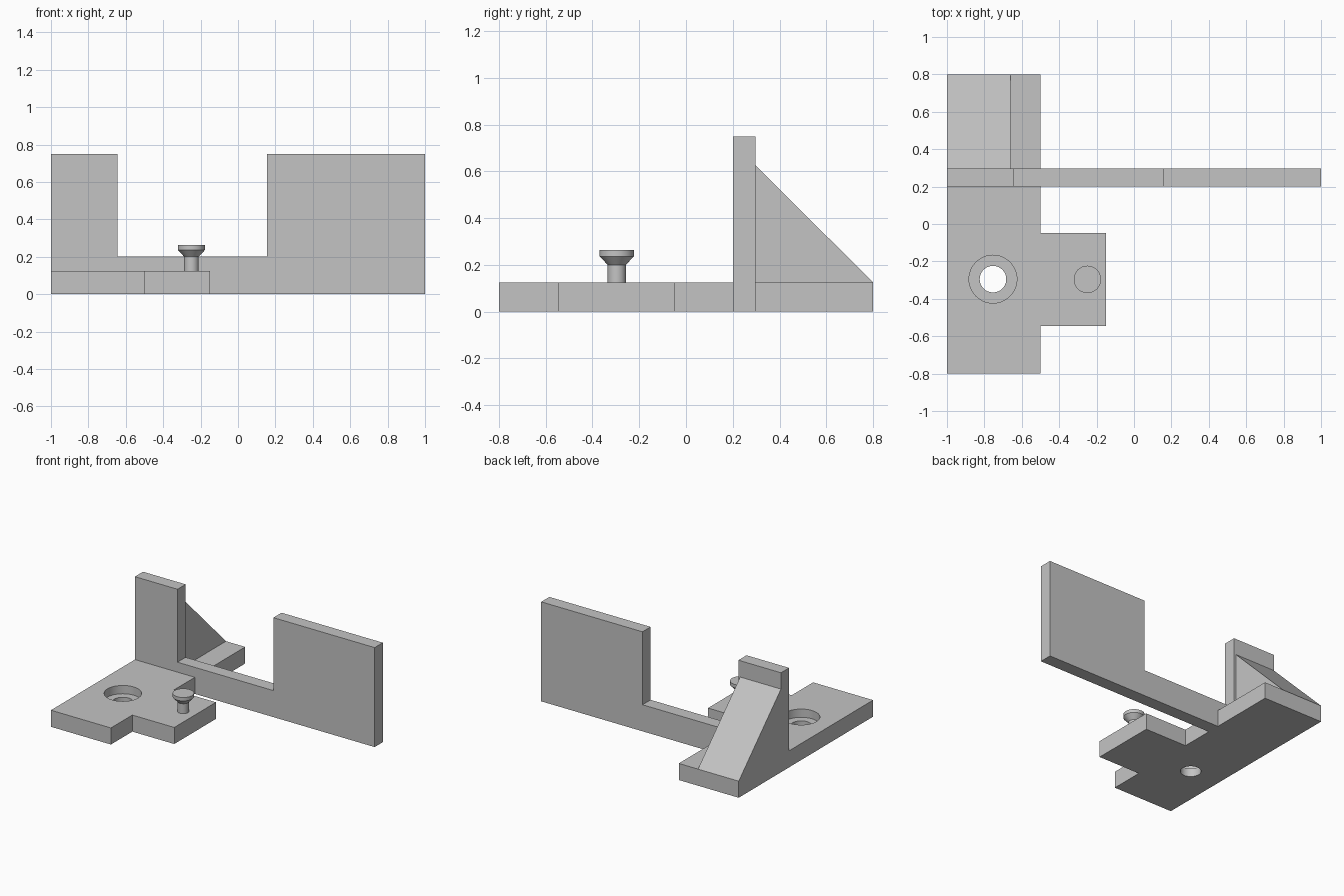
import bpy
import bmesh
import math
from mathutils import Matrix

if "Cube" in bpy.data.objects:
    bpy.data.objects.remove(bpy.data.objects["Cube"])

grey = bpy.data.materials.new("plain grey")
grey.diffuse_color = (0.55, 0.55, 0.55, 1)
grey.use_nodes = True
grey.node_tree.nodes["Principled BSDF"].inputs["Base Color"].default_value = grey.diffuse_color

# Axis mappings from a 2D profile plus depth to 3D
PLANES = {
    "xy": lambda a, b, d: (a, b, d),
    "xz": lambda a, b, d: (a, d, b),
    "yz": lambda a, b, d: (d, a, b),
}


def finish(name, bm):
    bmesh.ops.recalc_face_normals(bm, faces=bm.faces)
    mesh = bpy.data.meshes.new(name)
    bm.to_mesh(mesh)
    bm.free()
    mesh.materials.append(grey)
    obj = bpy.data.objects.new(name, mesh)
    bpy.context.collection.objects.link(obj)
    return obj


def prism(name, plane, outline, d0, d1):
    """Extrude a 2D outline from depth d0 to d1."""
    bm = bmesh.new()
    place = PLANES[plane]
    face = bm.faces.new([bm.verts.new(place(a, b, d0)) for a, b in outline])
    new = bmesh.ops.extrude_face_region(bm, geom=[face])["geom"]
    bmesh.ops.translate(bm, vec=place(0, 0, d1 - d0),
                        verts=[v for v in new if isinstance(v, bmesh.types.BMVert)])
    return finish(name, bm)


def turned(name, x, y, profile, steps=48):
    """Solid of revolution about a vertical axis; profile is (radius, z)."""
    bm = bmesh.new()
    rings = [[bm.verts.new((x + r * math.cos(2 * math.pi * i / steps),
                            y + r * math.sin(2 * math.pi * i / steps), z))
              for i in range(steps)] for r, z in profile]
    for low, high in zip(rings, rings[1:]):
        for i in range(steps):
            j = (i + 1) % steps
            bm.faces.new((low[i], low[j], high[j], high[i]))
    bm.faces.new(rings[0])
    bm.faces.new(rings[-1])
    return finish(name, bm)


def smooth(obj):
    bpy.ops.object.select_all(action='DESELECT')
    obj.select_set(True)
    bpy.context.view_layer.objects.active = obj
    bpy.ops.object.shade_smooth_by_angle(angle=math.radians(30))


WALL_FRONT, WALL_BACK, BASE_TOP = 0.2, 0.297, 0.125

# Base plate with a side tab
base = prism("base_plate", "xy",
             [(-1, -0.8), (-0.5, -0.8), (-0.5, -0.545), (-0.15, -0.545),
              (-0.15, -0.048), (-0.5, -0.048), (-0.5, WALL_FRONT), (-1, WALL_FRONT)],
             0, BASE_TOP)

# Stepped through hole in the base plate
cutter = turned("hole_cutter", -0.754, -0.295,
                [(0.071, -0.1), (0.071, 0.0625), (0.128, 0.0625), (0.128, 0.3)])
cutter.hide_render = True
cutter.hide_set(True)
cut = base.modifiers.new("hole", 'BOOLEAN')
cut.operation = 'DIFFERENCE'
cut.solver = 'EXACT'
cut.object = cutter
bpy.context.view_layer.objects.active = base
bpy.ops.object.modifier_apply(modifier=cut.name)
bpy.data.objects.remove(cutter)
smooth(base)

# Rear foot behind the wall
prism("rear_foot", "xy",
      [(-1, WALL_BACK), (-0.5, WALL_BACK), (-0.5, 0.8), (-1, 0.8)], 0, BASE_TOP)

# Upright wall with a wide notch
prism("notched_wall", "xz",
      [(-1, 0), (1, 0), (1, 0.75), (0.155, 0.75), (0.155, 0.2),
       (-0.645, 0.2), (-0.645, 0.75), (-1, 0.75)], WALL_FRONT, WALL_BACK)

# Sloping brace behind the wall
prism("brace", "yz",
      [(WALL_BACK, BASE_TOP), (0.8, BASE_TOP), (WALL_BACK, 0.627)], -1, -0.66)

# Knob with a flared head on the tab
smooth(turned("knob", -0.249, -0.301 + 0.005,
              [(0.039, BASE_TOP), (0.039, 0.2), (0.073, 0.237), (0.073, 0.263)]))
